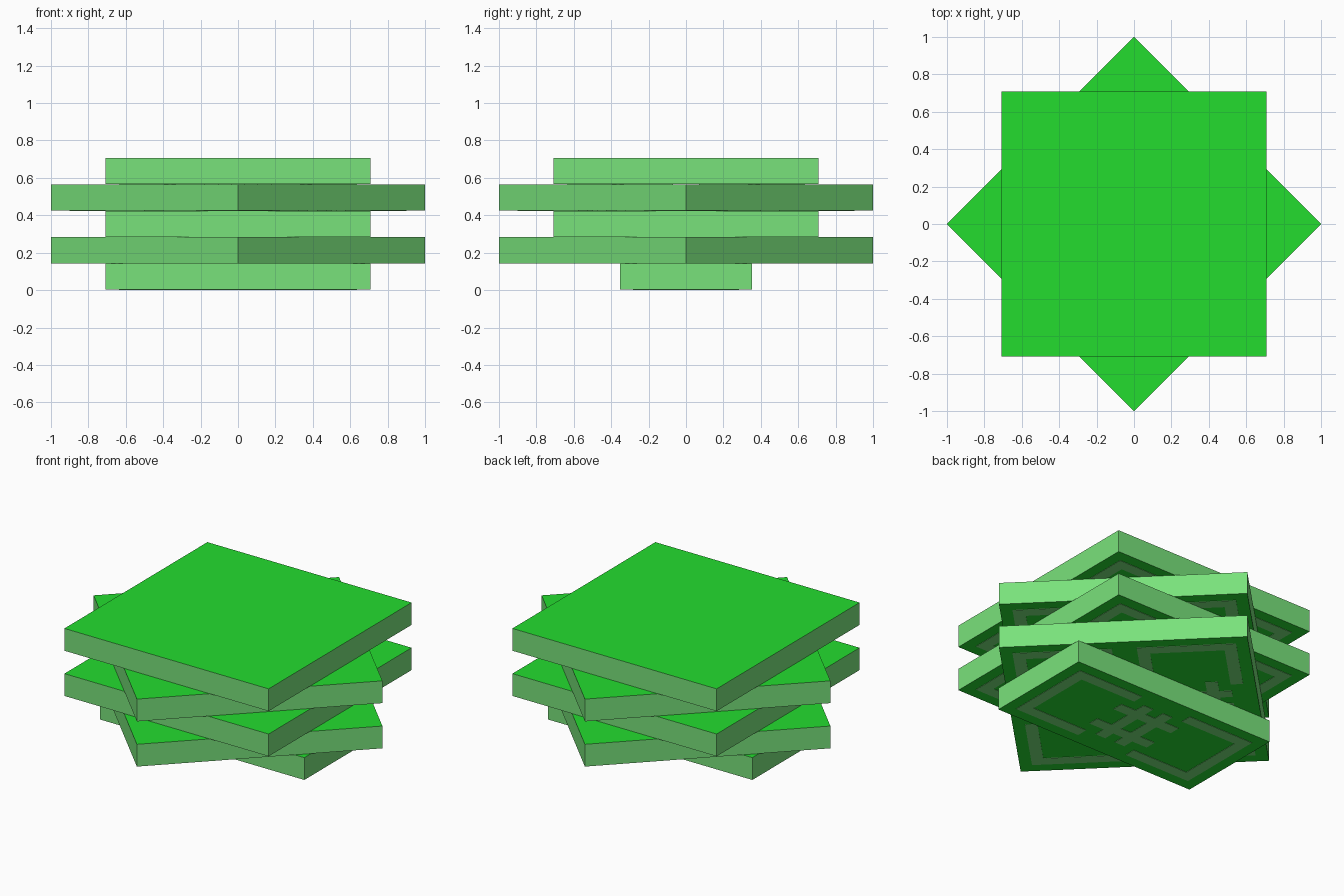
import bpy, bmesh, math
from mathutils import Matrix, Vector

if "Cube" in bpy.data.objects:
    bpy.data.objects.remove(bpy.data.objects["Cube"])

L, W, H = math.sqrt(2), math.sqrt(0.5), math.sqrt(0.5) / 5   # bundle length, width, height
P = W / 10        # pattern module
T = 0.002         # pattern plate thickness


def lin(c):
    c /= 255
    return c / 12.92 if c <= 0.04045 else ((c + 0.055) / 1.055) ** 2.4


def material(name, rgb):
    m = bpy.data.materials.new(name)
    m.diffuse_color = (*[lin(c) for c in rgb], 1)
    m.use_nodes = True
    m.node_tree.nodes["Principled BSDF"].inputs["Base Color"].default_value = m.diffuse_color
    return m


bright = material("bright green", (36, 220, 47))
pale = material("pale green", (121, 226, 123))

# Underside pattern rectangles in modules: u0, v0, u1, v1 (no overlaps)
half = [(-9, -4, -8, 4), (-8, 3, -2.5, 4), (-8, -4, -2.5, -3)]      # end bracket
PATTERN = half + [(-u1, v0, -u0, v1) for u0, v0, u1, v1 in half]
for s in (-1, 1):                                                   # centre lattice
    PATTERN.append((-3, s * 1.5 - 0.5, 3, s * 1.5 + 0.5))
    a, b = sorted((s * 0.5, s * 1.5))
    PATTERN += [(a, -3, b, -2), (a, -1, b, 1), (a, 2, b, 3)]


def add_box(bm, lo, hi):
    lo, hi = Vector(lo), Vector(hi)
    mat = Matrix.Translation((lo + hi) / 2) @ Matrix.Diagonal((*(hi - lo), 1))
    return bmesh.ops.create_cube(bm, size=1, matrix=mat)["verts"]


def bundle(name, y, z, angle):
    bm = bmesh.new()
    add_box(bm, (-L / 2, y - W / 2, z + T), (L / 2, y + W / 2, z + H))
    # pale edges, bright top and underside
    for f in bm.faces:
        f.normal_update()
        f.material_index = 0 if abs(f.normal.z) > 0.5 else 1
    # pale pattern plates on the underside
    for u0, v0, u1, v1 in PATTERN:
        vs = add_box(bm, (u0 * P, y + v0 * P, z), (u1 * P, y + v1 * P, z + T))
        for f in {f for v in vs for f in v.link_faces}:
            f.material_index = 1
    bm.transform(Matrix.Rotation(angle, 4, 'Z'))
    me = bpy.data.meshes.new(name)
    bm.to_mesh(me)
    bm.free()
    me.materials.append(bright)
    me.materials.append(pale)
    bpy.context.collection.objects.link(bpy.data.objects.new(name, me))


# Single bundle at the base, then pairs turned alternately by 45 degrees
bundle("base_bundle", 0, 0, 0)
for i in range(1, 5):
    for side, y in (("left", -W / 2), ("right", W / 2)):
        bundle(f"layer_{i}_{side}_bundle", y, i * H, math.pi / 4 if i % 2 else 0)
